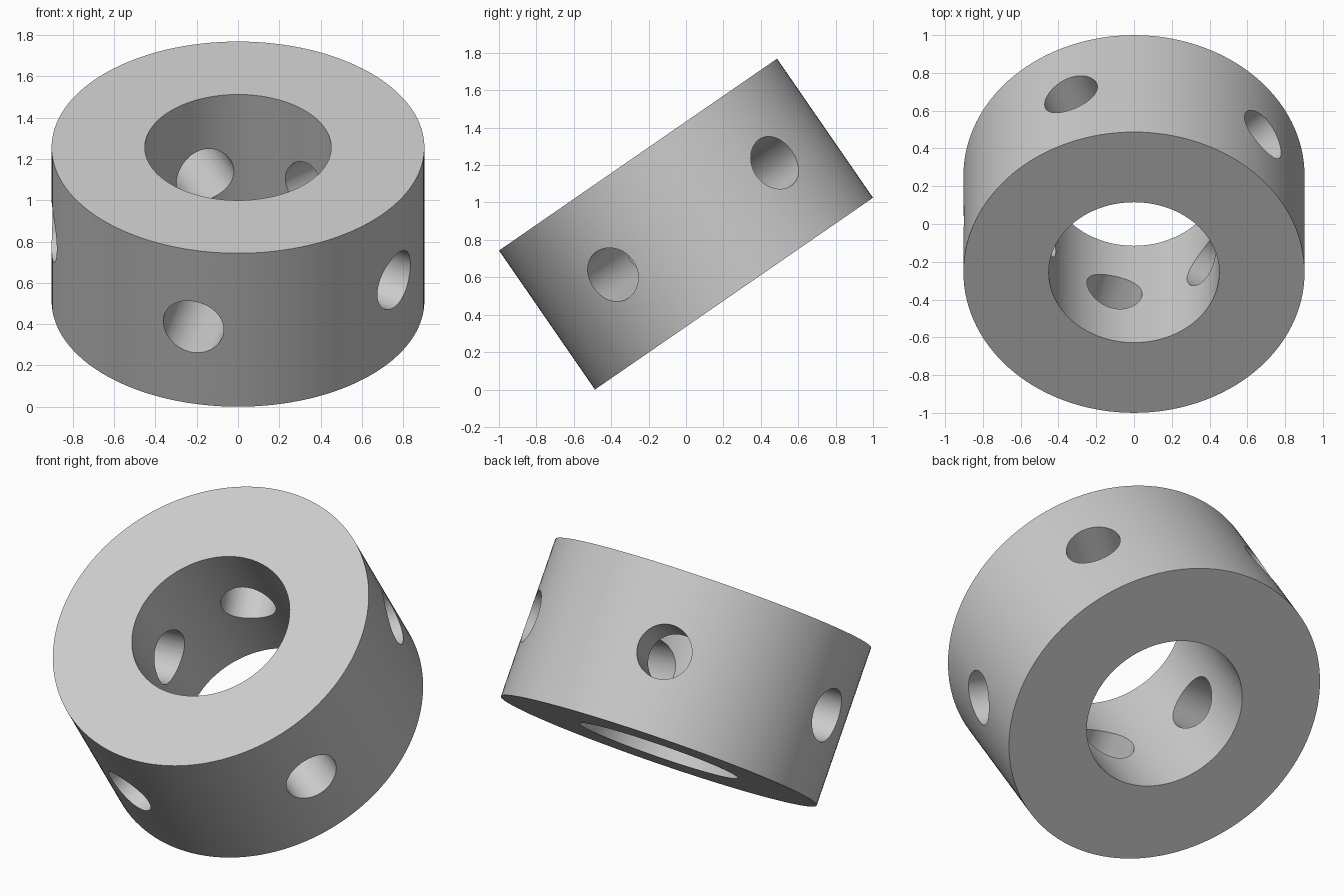
import bpy
import math
from mathutils import Matrix

cube = bpy.data.objects.get("Cube")
if cube:
    bpy.data.objects.remove(cube, do_unlink=True)

UNIT = 0.1505                # drill radius; every other size is a multiple
OUTER, BORE, HEIGHT = 6 * UNIT, 3 * UNIT, 6 * UNIT
TILT = math.radians(34.6)
HOLES = 5
FIRST_HOLE = math.radians(40)

grey = bpy.data.materials.new("plain_grey")
grey.use_nodes = True
colour = (0.6, 0.6, 0.6, 1)
grey.diffuse_color = colour
grey.node_tree.nodes["Principled BSDF"].inputs["Base Color"].default_value = colour


def cylinder(name, radius, depth, sides, matrix=Matrix()):
    bpy.ops.mesh.primitive_cylinder_add(vertices=sides, radius=radius, depth=depth)
    obj = bpy.context.object
    obj.name = name
    obj.data.transform(matrix)
    obj.data.materials.append(grey)
    return obj


def cut(target, cutter):
    cutter.hide_render = True
    mod = target.modifiers.new(cutter.name, "BOOLEAN")
    mod.operation, mod.solver, mod.object = "DIFFERENCE", "EXACT", cutter
    bpy.context.view_layer.objects.active = target
    bpy.ops.object.modifier_apply(modifier=mod.name)
    bpy.data.objects.remove(cutter, do_unlink=True)


# Thick collar with a central bore
collar = cylinder("collar", OUTER, HEIGHT, 128)
cut(collar, cylinder("bore_cutter", BORE, HEIGHT * 2, 128))

# Evenly spaced radial holes through the wall
for i in range(HOLES):
    angle = FIRST_HOLE + i * math.tau / HOLES
    placing = (Matrix.Rotation(angle, 4, "Z")
               @ Matrix.Translation((OUTER * 0.7, 0, 0))
               @ Matrix.Rotation(math.pi / 2, 4, "Y"))
    cut(collar, cylinder("hole_cutter", UNIT, OUTER, 64, placing))

# Smooth walls with crisp rims
bpy.ops.object.select_all(action="DESELECT")
collar.select_set(True)
bpy.context.view_layer.objects.active = collar
bpy.ops.object.shade_smooth_by_angle(angle=math.radians(30))

# Tip the collar forward and rest its lowest edge on the ground
collar.rotation_euler.x = TILT
collar.location.z = OUTER * math.sin(TILT) + HEIGHT / 2 * math.cos(TILT)
